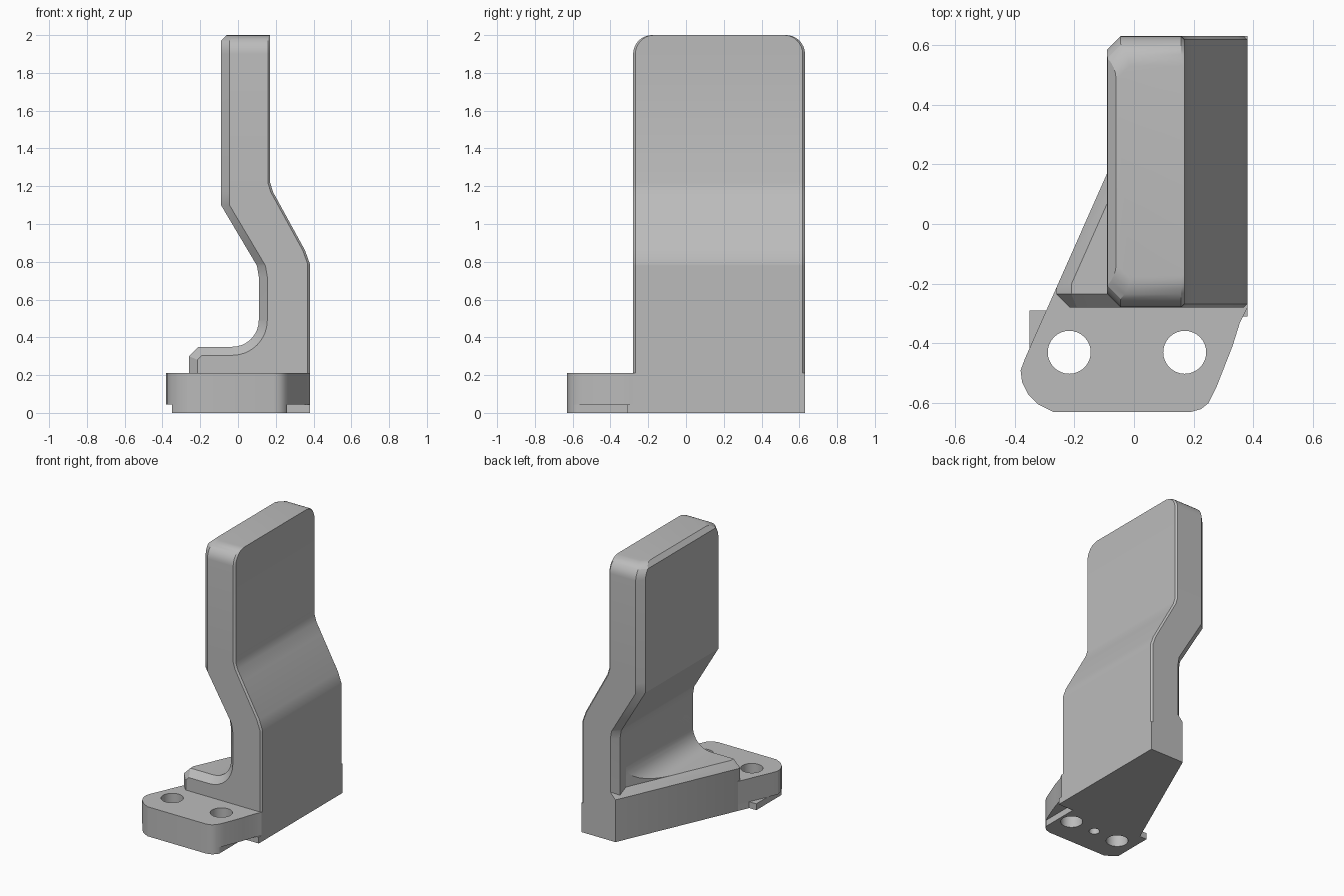
import bpy, bmesh, math

if "Cube" in bpy.data.objects:
    bpy.data.objects.remove(bpy.data.objects["Cube"])

GREY = bpy.data.materials.new("plain grey")
GREY.use_nodes = True
GREY.diffuse_color = (0.5, 0.5, 0.5, 1)
GREY.node_tree.nodes["Principled BSDF"].inputs["Base Color"].default_value = (0.5, 0.5, 0.5, 1)

FRONT, BACK = -0.28, 0.63     # depth of the upright
CHAMFER = 0.045


def finish(name, bm):
    bmesh.ops.recalc_face_normals(bm, faces=bm.faces)
    mesh = bpy.data.meshes.new(name)
    bm.to_mesh(mesh)
    bm.free()
    mesh.materials.append(GREY)
    ob = bpy.data.objects.new(name, mesh)
    bpy.context.collection.objects.link(ob)
    return ob


def loft(name, rings):
    """Skin a stack of equal-length rings and cap both ends."""
    bm = bmesh.new()
    rows = [[bm.verts.new(p) for p in ring] for ring in rings]
    n = len(rows[0])
    for a, b in zip(rows, rows[1:]):
        for i in range(n):
            j = (i + 1) % n
            bm.faces.new((a[i], a[j], b[j], b[i]))
    bm.faces.new(rows[0])
    bm.faces.new(rows[-1])
    return finish(name, bm)


def plate(name, plan, z0, z1):
    return loft(name, [[(x, y, z) for x, y in plan] for z in (z0, z1)])


def boolean(ob, cutter, operation):
    mod = ob.modifiers.new("cut", "BOOLEAN")
    mod.operation, mod.object, mod.solver = operation, cutter, "EXACT"
    bpy.context.view_layer.objects.active = ob
    bpy.ops.object.modifier_apply(modifier=mod.name)


def drill(objects, x, y, radius, z0, z1):
    ring = [(x + radius * math.cos(a), y + radius * math.sin(a))
            for a in (math.tau * i / 32 for i in range(32))]
    cutter = plate("drill", ring, z0, z1)
    cutter.hide_render = True
    for ob in objects:
        boolean(ob, cutter, "DIFFERENCE")
    bpy.data.objects.remove(cutter)


def smooth(ob):
    bpy.ops.object.select_all(action="DESELECT")
    ob.select_set(True)
    bpy.context.view_layer.objects.active = ob
    bpy.ops.object.shade_smooth_by_angle(angle=math.radians(25))


def at(track, z):
    """Linear interpolation along (z, x) points."""
    for (za, xa), (zb, xb) in zip(track, track[1:]):
        if z <= zb:
            return xa + (xb - xa) * (z - za) / (zb - za)
    return track[-1][1]


# Cranked upright: chamfered section swept up two edge tracks, rounded top corners
left = [(0, .11), (.72, .11), (.78, .1), (1.1, -.09), (2, -.09)]
right = [(0, .38), (.79, .38), (.86, .355), (1.17, .185), (1.22, .17), (2, .17)]
RADIUS = 0.1
arc = [2 - RADIUS + RADIUS * math.sin(math.pi / 2 * i / 8) for i in range(9)]
heights = sorted({z for z, x in left + right} | set(arc))
rings = []
for z in heights:
    t = max(0, z - (2 - RADIUS))
    inset = RADIUS - math.sqrt(max(0, RADIUS ** 2 - t ** 2))
    tip = max(0, z - 1.97)
    xl, xr = at(left, z) + tip, at(right, z)
    y0, y1, c, e = FRONT + inset, BACK - inset, CHAMFER, 0.012
    rings.append([(x, y, z) for x, y in (
        (xr - e, y0), (xr, y0 + e), (xr, y1 - e), (xr - e, y1),
        (xl + c, y1), (xl, y1 - c), (xl, y0 + c), (xl + c, y0))])
upright = loft("upright", rings)

# Gusset ledge: filleted side profile with chamfered front edge
fillet = [(-.03 + .14 * math.sin(a), .49 - .14 * math.cos(a))
          for a in (math.pi / 2 * i / 8 for i in range(9))]
profile = [(-.26, 0), (-.26, .3), (-.21, .35)] + fillet + [(.11, .62), (.22, .62), (.22, 0)]
bm = bmesh.new()
face = bm.faces.new([bm.verts.new((x, FRONT, z)) for x, z in profile])
rim = list(face.edges)[:len(profile) - 3]
geom = bmesh.ops.extrude_face_region(bm, geom=[face], use_keep_orig=True)["geom"]
bmesh.ops.translate(bm, vec=(0, BACK - FRONT, 0),
                    verts=[g for g in geom if isinstance(g, bmesh.types.BMVert)])
bmesh.ops.recalc_face_normals(bm, faces=bm.faces)
bmesh.ops.bevel(bm, geom=rim, offset=CHAMFER, segments=1, affect="EDGES")
ledge = finish("gusset_ledge", bm)

# Trim the ledge along the slanted side, leaning in above the chamfer line
trim = loft("slant_trim", [
    [(-.365 + d, -.45, z), (.5, -.45, z), (.5, .7, z), (.145 + d, .7, z)]
    for z, d in ((-.1, 0), (.3, 0), (.35, .045), (.7, .05))])
trim.hide_render = True
boolean(ledge, trim, "INTERSECT")
bpy.data.objects.remove(trim)

# Foot plate with slanted sides and rounded front corners
foot = plate("foot_plate", [
    (.114, BACK), (-.365, -.45), (-.38, -.49), (-.375, -.53), (-.355, -.57), (-.32, -.605),
    (-.27, -.63), (.19, -.63), (.225, -.62), (.25, -.6), (.275, -.55),
    (.33, -.41), (.355, -.33), (.38, FRONT), (.38, BACK)], .045, .21)

# Sole under the foot, stepped in on the right with a small tab on the other side
sole = plate("sole", [
    (.114, BACK), (-.294, -.29), (-.35, -.29), (-.35, -.575), (-.32, -.605), (-.27, -.63),
    (.19, -.63), (.225, -.62), (.25, -.6), (.26, -.58), (.26, -.31), (.38, -.31),
    (.38, BACK)], 0, .045)

# Two bolt holes and a small blind hole beneath
for x in (-.217, .17):
    drill((foot, sole), x, -.43, .072, -.1, .4)
drill((foot, sole), -.023, -.43, .035, -.1, .1)

for part in (upright, ledge, foot, sole):
    smooth(part)
